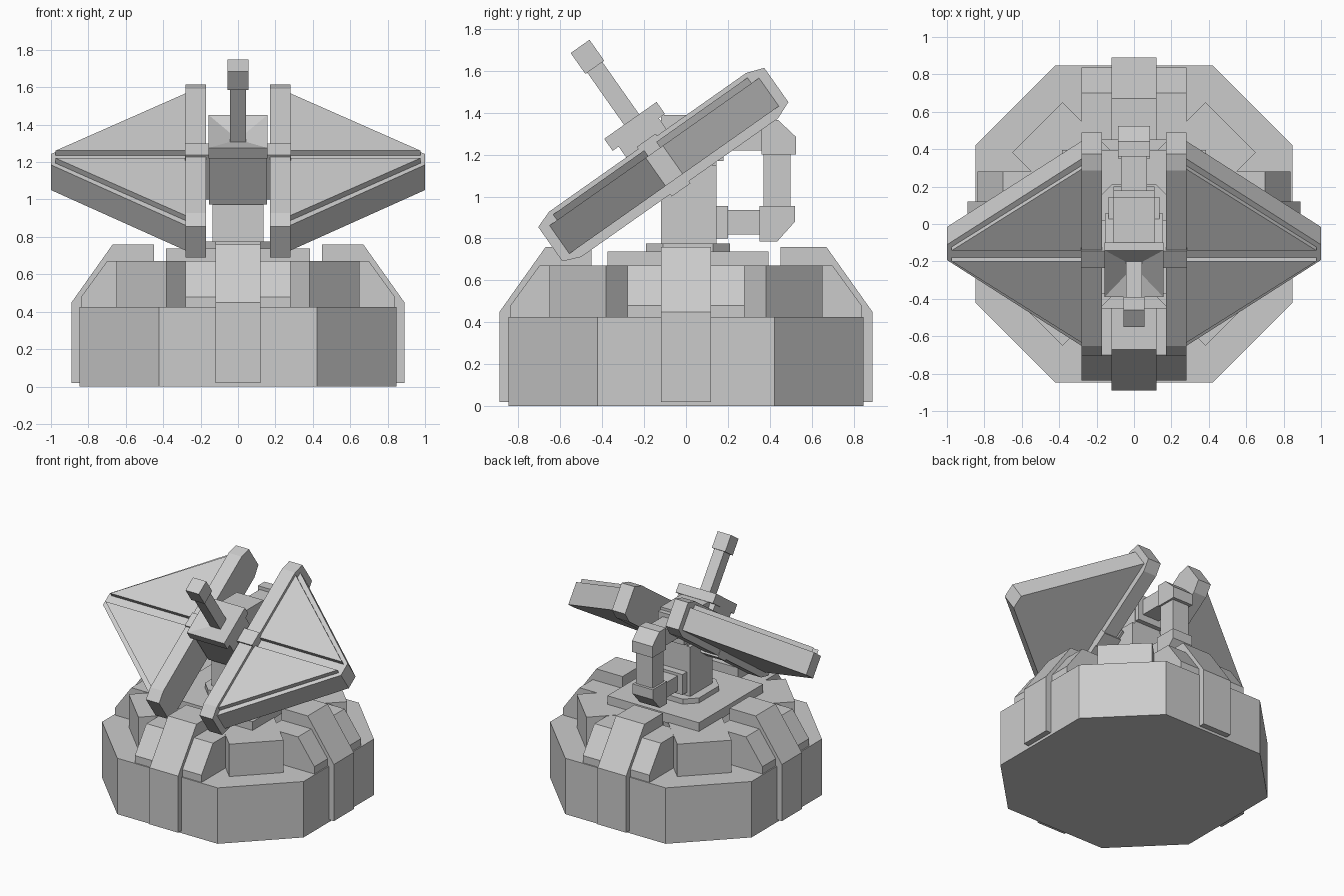
import bpy, bmesh
from math import radians
from mathutils import Matrix, Vector

if "Cube" in bpy.data.objects:
    bpy.data.objects.remove(bpy.data.objects["Cube"])

I = Matrix.Identity(4)
# maps a profile drawn in (y, z) and extruded along x
SIDE = Matrix(((0, 0, 1, 0), (1, 0, 0, 0), (0, 1, 0, 0), (0, 0, 0, 1)))
# tilted dish frame: local x, y up the panel, z out of its face
DISH = Matrix.Translation((0, -0.166, 1.2345)) @ Matrix.Rotation(radians(35.15), 4, 'X')


def finish(name, bm, mat):
    bm.transform(mat)
    bmesh.ops.recalc_face_normals(bm, faces=bm.faces)
    me = bpy.data.meshes.new(name)
    bm.to_mesh(me)
    bm.free()
    ob = bpy.data.objects.new(name, me)
    bpy.context.collection.objects.link(ob)
    return ob


def prism(name, pts, lo, hi, mat=I):
    bm = bmesh.new()
    face = bm.faces.new([bm.verts.new((a, b, lo)) for a, b in pts])
    new = bmesh.ops.extrude_face_region(bm, geom=[face])['geom']
    bmesh.ops.translate(bm, vec=(0, 0, hi - lo),
                        verts=[v for v in new if isinstance(v, bmesh.types.BMVert)])
    return finish(name, bm, mat)


def box(name, x, y, z, mat=I):
    return prism(name, [(x[0], y[0]), (x[1], y[0]), (x[1], y[1]), (x[0], y[1])], z[0], z[1], mat)


def octagon(r, c):
    return [(r, -c), (r, c), (c, r), (-c, r), (-r, c), (-r, -c), (-c, -r), (c, -r)]


# Base drum with diagonal blocks
prism("base", octagon(0.847, 0.422), 0, 0.425)
for i in range(2):
    rot = Matrix.Rotation(radians(45 + 90 * i), 4, 'Z')
    box("diagonal_block", (-0.73, 0.73), (-0.19, 0.19), (0.40, 0.672 - 0.001 * i), rot)

# Four buttresses, each a wide shoulder and a taller central rib
rib = [(0.45, 0.02), (0.89, 0.02), (0.89, 0.45), (0.67, 0.76), (0.45, 0.76)]
shoulder = [(0.45, 0.40), (0.838, 0.40), (0.838, 0.48), (0.70, 0.67), (0.45, 0.67)]
for i in range(4):
    rot = Matrix.Rotation(radians(90 * i), 4, 'Z') @ SIDE
    prism("buttress_rib", rib, -0.12, 0.12, rot)
    prism("buttress_shoulder", shoulder, -0.28, 0.28, rot)

# Turntable plate, pad and column
box("top_plate", (-0.385, 0.385), (-0.375, 0.395), (0.665, 0.737))
prism("column_pad", octagon(0.2, 0.12), 0.73, 0.775, Matrix.Translation((0, 0.01, 0)))
box("column", (-0.137, 0.137), (-0.12, 0.145), (0.77, 1.15))
box("column_top", (-0.112, 0.112), (-0.12, 0.145), (1.15, 1.39))

# Rear bracket loop
box("lower_collar", (-0.11, 0.11), (0.14, 0.20), (0.80, 0.955))
box("lower_arm", (-0.07, 0.07), (0.19, 0.37), (0.82, 0.935))
prism("lower_elbow", [(0.35, 0.785), (0.435, 0.785), (0.52, 0.88), (0.52, 0.955), (0.35, 0.955)],
      -0.085, 0.085, SIDE)
box("rear_post", (-0.07, 0.07), (0.37, 0.50), (0.95, 1.21))
prism("upper_elbow", [(0.36, 1.20), (0.525, 1.20), (0.525, 1.285), (0.44, 1.365), (0.36, 1.365)],
      -0.085, 0.085, SIDE)
box("upper_arm", (-0.07, 0.07), (0.14, 0.37), (1.22, 1.34))
box("upper_collar", (-0.11, 0.11), (0.14, 0.18), (1.17, 1.37))

# Dish wings, raised panels, spine bars
spine = [(-0.66, -0.20), (-0.575, -0.235), (0.575, -0.235), (0.66, -0.20),
         (0.66, 0.0), (0.575, 0.03), (-0.575, 0.03), (-0.66, 0.0)]
for s, side in ((-1, "left"), (1, "right")):
    prism(side + "_spine", spine, s * 0.17, s * 0.28, DISH @ SIDE)
    prism(side + "_wing", [(s * 0.25, -0.635), (s, -0.05), (s, 0.05), (s * 0.25, 0.635)],
          -0.19, -0.025, DISH)
    for t in (-1, 1):
        prism(side + "_panel", [(s * 0.27, t * 0.035), (s * 0.975, t * 0.035), (s * 0.27, t * 0.575)],
              -0.03, 0.008, DISH)
box("axle", (-0.283, 0.283), (-0.055, 0.055), (-0.248, 0.042), DISH)

# Central hub with a funnel-shaped front plate
box("hub", (-0.155, 0.155), (-0.125, 0.11), (-0.23, 0.10), DISH)
bm = bmesh.new()
back, front = [[bm.verts.new((x, y, z)) for x, y in
                ((-0.157, -0.16), (0.157, -0.16), (0.157, 0.146), (-0.157, 0.146))]
               for z in (0.093, 0.163)]
apex = bm.verts.new((0, 0, 0.105))
bm.faces.new(back)
for i in range(4):
    j = (i + 1) % 4
    bm.faces.new((back[i], back[j], front[j], front[i]))
    bm.faces.new((front[i], front[j], apex))
finish("funnel_plate", bm, DISH)

# Feed rod and tip
box("feed_rod", (-0.042, 0.042), (-0.044, 0.044), (0.09, 0.48), DISH)
box("feed_tip", (-0.056, 0.056), (-0.055, 0.055), (0.468, 0.59), DISH)
